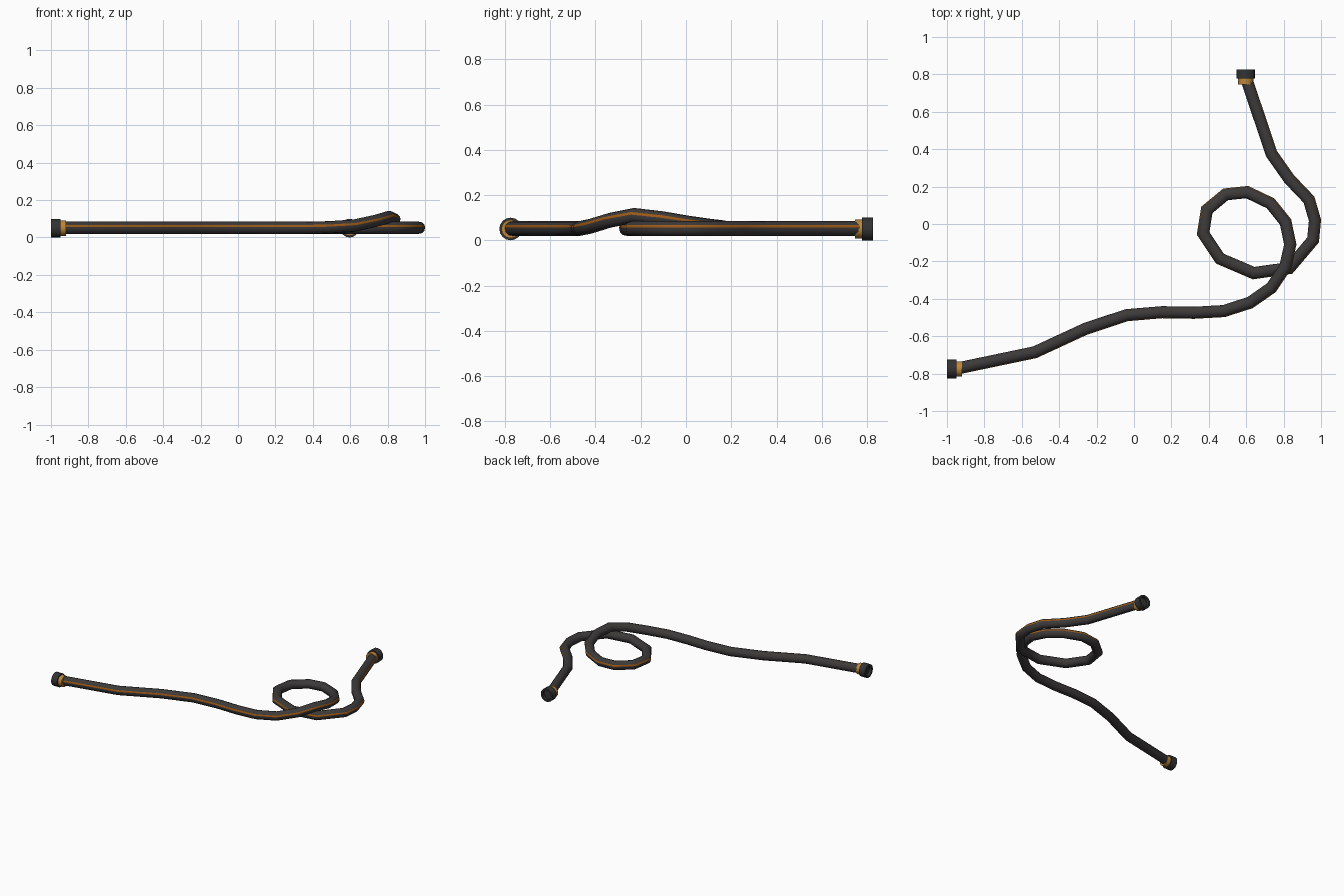
import bpy, bmesh, math
from mathutils import Vector

if "Cube" in bpy.data.objects:
    bpy.data.objects.remove(bpy.data.objects["Cube"])


def material(name, rgb):
    m = bpy.data.materials.new(name)
    m.diffuse_color = (*rgb, 1)
    m.use_nodes = True
    m.node_tree.nodes["Principled BSDF"].inputs["Base Color"].default_value = m.diffuse_color
    return m


RUBBER = material("dark rubber", (0.046, 0.041, 0.041))
ORANGE = material("stripe orange", (0.33, 0.10, 0.008))
BRASS = material("brass", (0.50, 0.24, 0.045))
METAL = material("dark metal", (0.033, 0.033, 0.035))
R, Z = 0.033, 0.052


def finish(name, bm, mats):
    bmesh.ops.recalc_face_normals(bm, faces=bm.faces)
    me = bpy.data.meshes.new(name)
    bm.to_mesh(me)
    bm.free()
    for m in mats:
        me.materials.append(m)
    ob = bpy.data.objects.new(name, me)
    bpy.context.collection.objects.link(ob)
    bpy.ops.object.select_all(action='DESELECT')
    ob.select_set(True)
    bpy.context.view_layer.objects.active = ob
    bpy.ops.object.shade_smooth_by_angle(angle=math.radians(40))
    return ob


# hose centre line: left end, rising over itself at the loop, to the back end
flat = [(-0.96, -0.775), (-0.53, -0.685), (-0.26, -0.56), (-0.04, -0.487), (0.15, -0.471),
        (0.32, -0.474), (0.48, -0.465), (0.62, -0.42), (0.735, -0.34), (0.808, -0.23),
        (0.835, -0.11), (0.81, 0.01), (0.73, 0.11), (0.605, 0.17), (0.49, 0.158),
        (0.39, 0.075), (0.37, -0.05), (0.46, -0.185), (0.64, -0.262), (0.83, -0.235),
        (0.957, -0.085), (0.967, 0.02), (0.935, 0.13), (0.83, 0.24), (0.735, 0.375),
        (0.597, 0.785)]
lift = {6: 0.002, 7: 0.011, 8: 0.036, 9: 0.058, 10: 0.044, 11: 0.024, 12: 0.010, 13: 0.003}
path = [Vector((x, y, Z + lift.get(i, 0))) for i, (x, y) in enumerate(flat)]

# cross-section angles: the first span is the narrow stripe
angles = [6, 27] + [27 + 339 * k / 10 for k in range(1, 10)]
bm = bmesh.new()
rings = []
for i, p in enumerate(path):
    a = (p - path[max(i - 1, 0)]).normalized()
    b = (path[min(i + 1, len(path) - 1)] - p).normalized()
    t = (a + b).normalized()
    miter = 1 / t.dot(a if a.length else b)
    right = t.cross(Vector((0, 0, 1))).normalized()
    up = right.cross(t)
    rings.append([bm.verts.new(p + right * (R * miter * math.cos(math.radians(d)))
                               + up * (R * math.sin(math.radians(d)))) for d in angles])
n = len(angles)
for r0, r1 in zip(rings, rings[1:]):
    for k in range(n):
        f = bm.faces.new((r0[k], r0[(k + 1) % n], r1[(k + 1) % n], r1[k]))
        f.material_index = 1 if k == 0 else 0
bm.faces.new(rings[0])
bm.faces.new(rings[-1])
finish("hose", bm, [RUBBER, ORANGE])


def lathe(name, origin, axis, profile, mat, sides=16):
    """Turn a (distance, radius) profile about a horizontal axis."""
    axis = Vector(axis)
    side, up = axis.cross(Vector((0, 0, 1))), Vector((0, 0, 1))
    bm = bmesh.new()
    loops = [[bm.verts.new(Vector(origin) + axis * d + (side * math.cos(w) + up * math.sin(w)) * r)
              for w in (2 * math.pi * k / sides for k in range(sides))] for d, r in profile]
    for a, b in zip(loops, loops[1:]):
        for k in range(sides):
            bm.faces.new((a[k], a[(k + 1) % sides], b[(k + 1) % sides], b[k]))
    bm.faces.new(loops[0])
    bm.faces.new(loops[-1])
    return finish(name, bm, [mat])


# end couplings with a recessed mouth, and brass collars
for tag, origin, axis in (("left", (-1, -0.775, 0.05), (1, 0, 0)),
                          ("back", (0.597, 0.827, 0.05), (0, -1, 0))):
    lathe(tag + "_coupling", origin, axis,
          [(0.02, 0.036), (0, 0.036), (0, 0.05), (0.05, 0.05)], METAL)
    lathe(tag + "_collar", origin, axis, [(0.045, 0.041), (0.08, 0.041)], BRASS)
